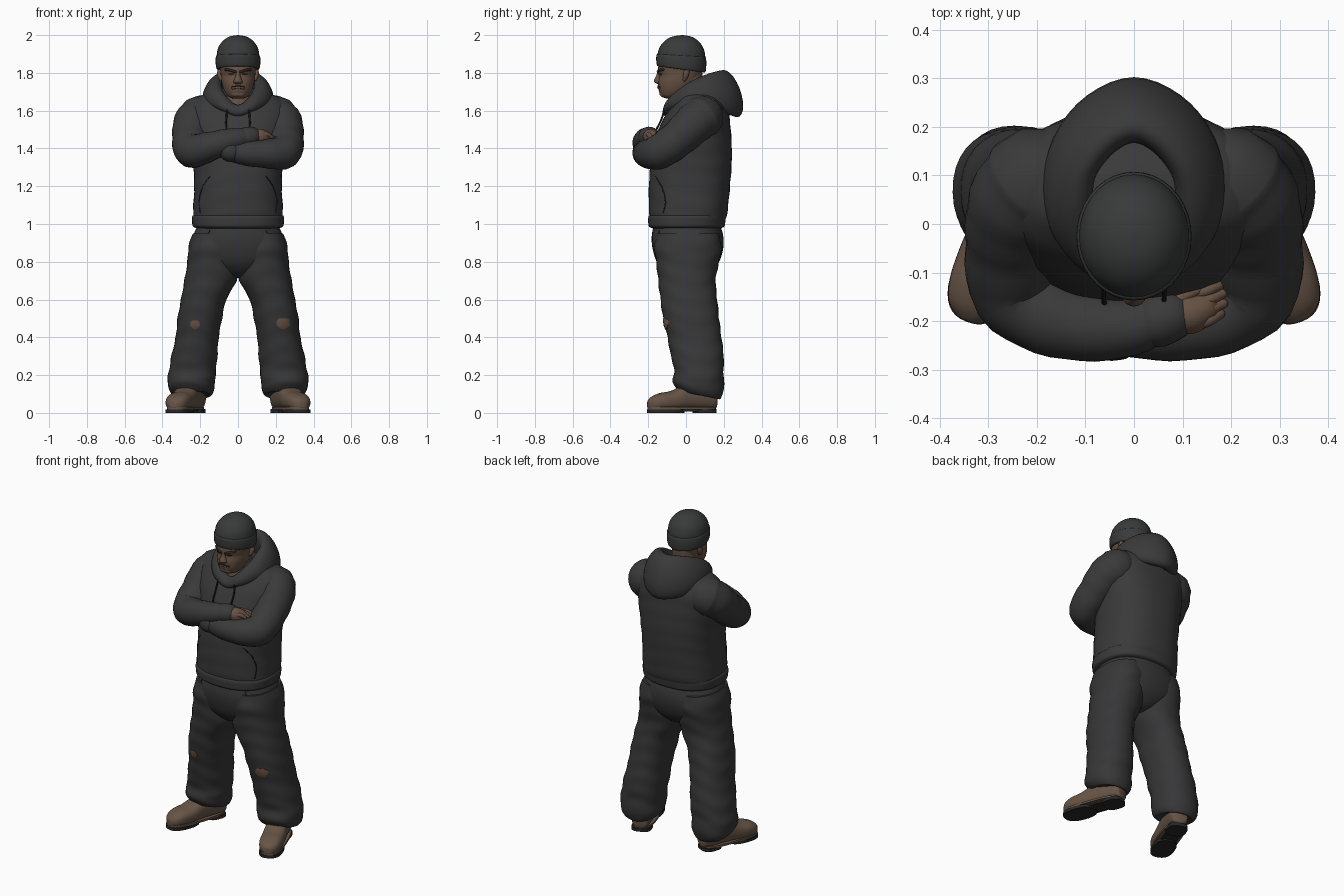
import bpy, bmesh, math
from mathutils import Vector, Matrix
from mathutils.bvhtree import BVHTree

if "Cube" in bpy.data.objects:
    bpy.data.objects.remove(bpy.data.objects["Cube"])


def material(name, r, g, b):
    m = bpy.data.materials.new(name)
    m.diffuse_color = (r, g, b, 1)
    m.use_nodes = True
    m.node_tree.nodes["Principled BSDF"].inputs["Base Color"].default_value = m.diffuse_color
    return m


HOODIE = material("charcoal fleece", .042, .042, .043)
DENIM = material("dark trouser cloth", .038, .038, .040)
WOOL = material("dark wool", .041, .042, .043)
SKIN = material("brown skin", .135, .083, .056)
LEATHER = material("brown leather", .135, .090, .062)
RUBBER = material("black rubber", .020, .020, .020)
CORD = material("black cord", .012, .012, .013)
HAIR = material("dark facial detail", .030, .018, .013)


def spline(keys, n=6, closed=False):
    """Catmull-Rom through tuples of numbers."""
    k, out = len(keys), []
    get = (lambda i: keys[i % k]) if closed else (lambda i: keys[min(max(i, 0), k - 1)])
    for i in range(k if closed else k - 1):
        for s in range(n):
            t = s / n
            out.append(tuple(.5 * (2 * b + (c - a) * t + (2 * a - 5 * b + 4 * c - d) * t * t
                                   + (3 * b - a - 3 * c + d) * t ** 3)
                             for a, b, c, d in zip(get(i - 1), get(i), get(i + 1), get(i + 2))))
    return out if closed else out + [tuple(keys[-1])]


def skin_rings(name, rings, mat, closed=False, mirror=False, matrix=None, angle=50):
    """Bridge a list of equal rings into one smooth object."""
    bm = bmesh.new()
    rows = [[bm.verts.new(p) for p in ring] for ring in rings]
    m = len(rows[0])
    for i in range(len(rows) if closed else len(rows) - 1):
        a, b = rows[i], rows[(i + 1) % len(rows)]
        for j in range(m):
            bm.faces.new((a[j], a[(j + 1) % m], b[(j + 1) % m], b[j]))
    if not closed:
        bm.faces.new(rows[0][::-1])
        bm.faces.new(rows[-1])
    bmesh.ops.recalc_face_normals(bm, faces=bm.faces)
    if matrix:
        bm.transform(matrix)
    me = bpy.data.meshes.new(name)
    bm.to_mesh(me)
    bm.free()
    for p in me.polygons:
        p.use_smooth = True
    me.set_sharp_from_angle(angle=math.radians(angle))
    me.materials.append(mat)
    ob = bpy.data.objects.new(name, me)
    bpy.context.collection.objects.link(ob)
    if mirror:
        ob.modifiers.new("Mirror", 'MIRROR')
    return ob


def loft(name, keys, mat, power=2.0, n=5, m=36, wrinkle=0, **kw):
    """Stack of ovals; each key is x, y, z, rx, ry, tilt."""
    rings = []
    for x, y, z, rx, ry, tilt in spline([tuple(k) + (0,) * (6 - len(k)) for k in keys], n):
        ring = []
        for j in range(m):
            a = math.tau * j / m
            c, s = math.cos(a), math.sin(a)
            w = 1 + wrinkle * math.sin(z * 62 + 2.2 * math.sin(a * 2 + 1))
            px = math.copysign(abs(c) ** (2 / power), c) * rx * w
            py = math.copysign(abs(s) ** (2 / power), s) * ry * w
            ring.append(Vector((x + px, y + py, z + tilt * py)))
        rings.append(ring)
    return skin_rings(name, rings, mat, **kw)


def tube(name, keys, mat, n=5, m=20, wrinkle=0, **kw):
    """Round-ended tube; each key is x, y, z, radius."""
    pts = spline(keys, n)
    P, R = [Vector(p[:3]) for p in pts], [p[3] for p in pts]
    T = [(P[min(i + 1, len(P) - 1)] - P[max(i - 1, 0)]).normalized() for i in range(len(P))]
    u, rings = T[0].orthogonal().normalized(), []

    def ring(c, r, t):
        v = t.cross(u)
        return [c + r * (u * math.cos(math.tau * j / m) + v * math.sin(math.tau * j / m))
                for j in range(m)]
    for e in (80, 55, 28):
        e = math.radians(e)
        rings.append(ring(P[0] - T[0] * R[0] * math.sin(e), R[0] * math.cos(e), T[0]))
    for i, (p, r, t) in enumerate(zip(P, R, T)):
        u = (u - t * u.dot(t)).normalized()
        rings.append(ring(p, r * (1 + wrinkle * math.sin(i * 1.7)), t))
    for e in (28, 55, 80):
        e = math.radians(e)
        rings.append(ring(P[-1] + T[-1] * R[-1] * math.sin(e), R[-1] * math.cos(e), T[-1]))
    return skin_rings(name, rings, mat, **kw)


def front_of(ob):
    """Function giving the front surface y of an object at (x, z)."""
    bpy.context.view_layer.update()
    tree = BVHTree.FromObject(ob, bpy.context.evaluated_depsgraph_get())

    def y(x, z):
        hit = tree.ray_cast(Vector((x, -2, z)), Vector((0, 1, 0)))[0]
        return hit.y if hit else 0
    return y


def seam(name, on, points, r, mat, mirror=True):
    y = front_of(on)
    keys = [(x, y(x, z), z, r) for x, z in spline(points, 4)]
    return tube(name, keys, mat, n=1, m=8, mirror=mirror)


def patch(name, on, x, z, rx, rz, mat, mirror=False):
    y = front_of(on)
    rings = []
    for k, lift in ((1, -.004), (1, .003), (.66, .004), (.33, .004), (.03, .004)):
        ring = []
        for j in range(20):
            a = math.tau * j / 20
            px, pz = x + rx * k * math.cos(a), z + rz * k * math.sin(a) * (1 + .12 * math.sin(3 * a))
            ring.append(Vector((px, y(px, pz) - lift, pz)))
        rings.append(ring)
    return skin_rings(name, rings, mat, mirror=mirror)


# Hoodie body and waistband
body = loft("hoodie_body", [(0, .01, 1.02, .232, .198), (0, .012, 1.06, .238, .207), (0, .018, 1.2, .232, .215),
                            (0, .03, 1.35, .24, .213), (0, .045, 1.5, .26, .192), (0, .065, 1.6, .27, .158),
                            (0, .07, 1.66, .23, .12), (0, .06, 1.70, .15, .09), (0, .05, 1.72, .09, .06)],
            HOODIE, power=2.4, m=48, wrinkle=.006)
loft("hoodie_waistband", [(0, .003, .975, .20, .17), (0, .003, .985, .236, .198), (0, .004, 1.01, .243, .204),
                          (0, .006, 1.04, .243, .204), (0, .008, 1.05, .225, .19)], HOODIE, power=2.4, m=48)

# Hood: closed roll around the neck, heavy at the back (x, y, z, thickness, height)
half = [(0, -.095, 1.60, .028, .03), (.075, -.075, 1.64, .034, .042), (.128, .01, 1.685, .046, .065),
        (.132, .11, 1.70, .048, .09), (.082, .195, 1.695, .055, .115), (0, .235, 1.69, .058, .125)]
full = half + [(-k[0],) + k[1:] for k in half[-2:0:-1]]
rings = []
for x, y, z, a, b in spline(full, 5, closed=True):
    out = Vector((x, y - .07, 0)).normalized()
    rings.append([Vector((x, y, z)) + out * (a * math.cos(t) - .28 * b * math.sin(t)) + Vector((0, 0, b * math.sin(t)))
                  for t in (math.tau * j / 24 for j in range(24))])
skin_rings("hood", rings, HOODIE, closed=True)

# Crossed sleeves
tube("right_sleeve", [(-.20, .085, 1.565, .115), (-.235, .04, 1.53, .108), (-.25, -.04, 1.455, .098),
                      (-.243, -.14, 1.388, .091), (-.15, -.20, 1.41, .078), (-.03, -.215, 1.445, .063),
                      (.065, -.192, 1.46, .047)], HOODIE, m=28, wrinkle=.018)
tube("left_sleeve", [(.20, .085, 1.565, .115), (.235, .04, 1.53, .108), (.25, -.04, 1.455, .098),
                     (.243, -.14, 1.383, .092), (.15, -.20, 1.372, .077), (.02, -.215, 1.378, .064),
                     (-.045, -.20, 1.395, .054)], HOODIE, m=28, wrinkle=.018)
tube("right_cuff", [(.045, -.20, 1.458, .056), (.07, -.192, 1.462, .054)], HOODIE)
tube("left_cuff", [(-.04, -.225, 1.385, .058), (-.065, -.22, 1.405, .055)], HOODIE)

# Hands: visible right hand with fingers, tucked left hand
tube("right_palm", [(.08, -.19, 1.463, .036), (.115, -.185, 1.462, .042), (.14, -.175, 1.46, .036)], SKIN)
for i in range(4):
    d = i * .021
    tube("right_finger_%d" % (i + 1), [(.125, -.208 + d, 1.468, .013), (.155, -.198 + d, 1.474, .0125),
                                       (.178 + .006 * (i > 0), -.185 + d, 1.458, .010)], SKIN, m=12)
tube("right_thumb", [(.095, -.155, 1.475, .015), (.125, -.138, 1.475, .013), (.15, -.135, 1.465, .011)], SKIN, m=12)
tube("left_hand", [(-.06, -.205, 1.40, .036), (-.10, -.18, 1.415, .036), (-.14, -.15, 1.42, .025)], SKIN)

# Drawstrings and pouch pocket edges
front = front_of(body)
tube("drawstring", [(.055, -.112, 1.625, .005), (.062, front(.06, 1.56) - .012, 1.56, .005),
                    (.062, front(.06, 1.5) - .012, 1.5, .005), (.06, front(.06, 1.47) - .01, 1.47, .006)],
     CORD, m=8, mirror=True)
seam("pouch_pocket_edge", body, [(.20, 1.06), (.205, 1.13), (.185, 1.2), (.15, 1.25)], .003, CORD)

# Trousers
hips = loft("trouser_hips", [(0, .005, 1.0, .21, .175), (0, .008, .93, .24, .19), (0, .01, .86, .25, .185),
                             (0, .01, .79, .20, .16), (0, .01, .735, .09, .11), (0, .01, .715, .03, .06)],
            DENIM, power=2.3, m=48)
legs = loft("trouser_legs", [(.12, .01, .95, .12, .165), (.13, .01, .88, .132, .178), (.134, .008, .8, .134, .166),
                             (.146, .005, .7, .138, .152), (.182, .015, .6, .120, .150), (.202, .027, .5, .118, .148),
                             (.216, .045, .4, .114, .143), (.231, .060, .3, .122, .140), (.240, .068, .23, .124, .130),
                             (.247, .065, .18, .126, .136), (.246, .068, .13, .122, .130, -.12),
                             (.242, .070, .095, .100, .112, -.2), (.242, .07, .10, .08, .09, -.2)],
            DENIM, power=2.2, wrinkle=.014, mirror=True)
patch("right_knee_hole", legs, -.228, .468, .026, .024, SKIN)
patch("left_knee_hole", legs, .24, .475, .037, .029, SKIN)
seam("trouser_pocket_edge", hips, [(.15, .965), (.165, .935), (.19, .915), (.225, .91)], .003, CORD)

# Boots: lofted heel to toe, then laid down and toed out
toe_out = Matrix.Translation((.27, 0, 0)) @ Matrix.Rotation(math.radians(20), 4, 'Z')
lay = Matrix.Rotation(math.radians(90), 4, 'X')
loft("boot_upper", [(0, .075, -.168, .022, .04), (0, .083, -.155, .05, .066), (0, .092, -.09, .060, .076),
                    (0, .085, 0, .063, .068), (0, .065, .08, .067, .052), (0, .060, .14, .065, .046),
                    (0, .052, .185, .052, .037), (0, .045, .21, .025, .022), (0, .042, .214, .008, .01)],
     LEATHER, power=2.5, mirror=True, matrix=toe_out @ lay)


def sole(name, y, rx, ry, z0, z1, mat, power):
    loft(name, [(0, y, z0, rx, ry), (0, y, z1, rx, ry)], mat, power=power, n=1, mirror=True, matrix=toe_out)


sole("boot_welt", -.025, .066, .188, .018, .030, LEATHER, 2.8)
sole("boot_sole", -.115, .066, .10, 0, .018, RUBBER, 2.5)
sole("boot_arch", 0, .045, .10, .008, .02, RUBBER, 3)
sole("boot_heel", .105, .058, .06, 0, .02, RUBBER, 3)

# Head and neck
head = loft("head", [(0, -.075, 1.665, .03, .03), (0, -.072, 1.675, .052, .058), (0, -.058, 1.705, .073, .086),
                     (0, -.042, 1.75, .087, .106), (0, -.032, 1.785, .091, .110), (0, -.03, 1.81, .093, .120),
                     (0, -.025, 1.85, .10, .118), (0, -.025, 1.92, .09, .105)], SKIN, power=2.2)
loft("neck", [(0, .02, 1.58, .10, .10), (0, .015, 1.66, .083, .082), (0, .01, 1.72, .074, .076),
              (0, .01, 1.83, .076, .08)], SKIN)
loft("nose", [(0, -.143, 1.742, .016, .010), (0, -.148, 1.752, .025, .021), (0, -.146, 1.768, .019, .021),
              (0, -.142, 1.79, .011, .014), (0, -.142, 1.818, .012, .009)], SKIN, n=3, m=16)
tube("ear", [(.09, -.008, 1.765, .010), (.096, .0, 1.79, .015), (.094, .006, 1.82, .014)], SKIN, m=12, mirror=True)
tube("chin", [(-.018, -.122, 1.69, .018), (.018, -.122, 1.69, .018)], SKIN, m=14)
seam("brow", head, [(.014, 1.805), (.04, 1.814), (.066, 1.818)], .007, HAIR)
patch("eye", head, .036, 1.794, .015, .006, HAIR, mirror=True)
seam("lips", head, [(-.03, 1.719), (0, 1.723), (.03, 1.719)], .006, SKIN, mirror=False)
seam("mouth_line", head, [(-.034, 1.725), (0, 1.73), (.034, 1.725)], .004, HAIR, mirror=False)

# Beanie with folded cuff
loft("beanie_crown", [(0, -.025, 1.85, .108, .122), (0, -.025, 1.89, .113, .127), (0, -.025, 1.935, .104, .115),
                      (0, -.024, 1.97, .079, .088), (0, -.022, 1.992, .045, .05), (0, -.02, 2.0, .004, .004)], WOOL)
loft("beanie_cuff", [(0, -.025, 1.822, .098, .112, -.13), (0, -.025, 1.82, .112, .127, -.13),
                     (0, -.025, 1.845, .118, .132, -.1), (0, -.025, 1.88, .118, .132, -.08),
                     (0, -.025, 1.892, .112, .126, -.06), (0, -.025, 1.89, .10, .11, -.06)], WOOL, n=4)
